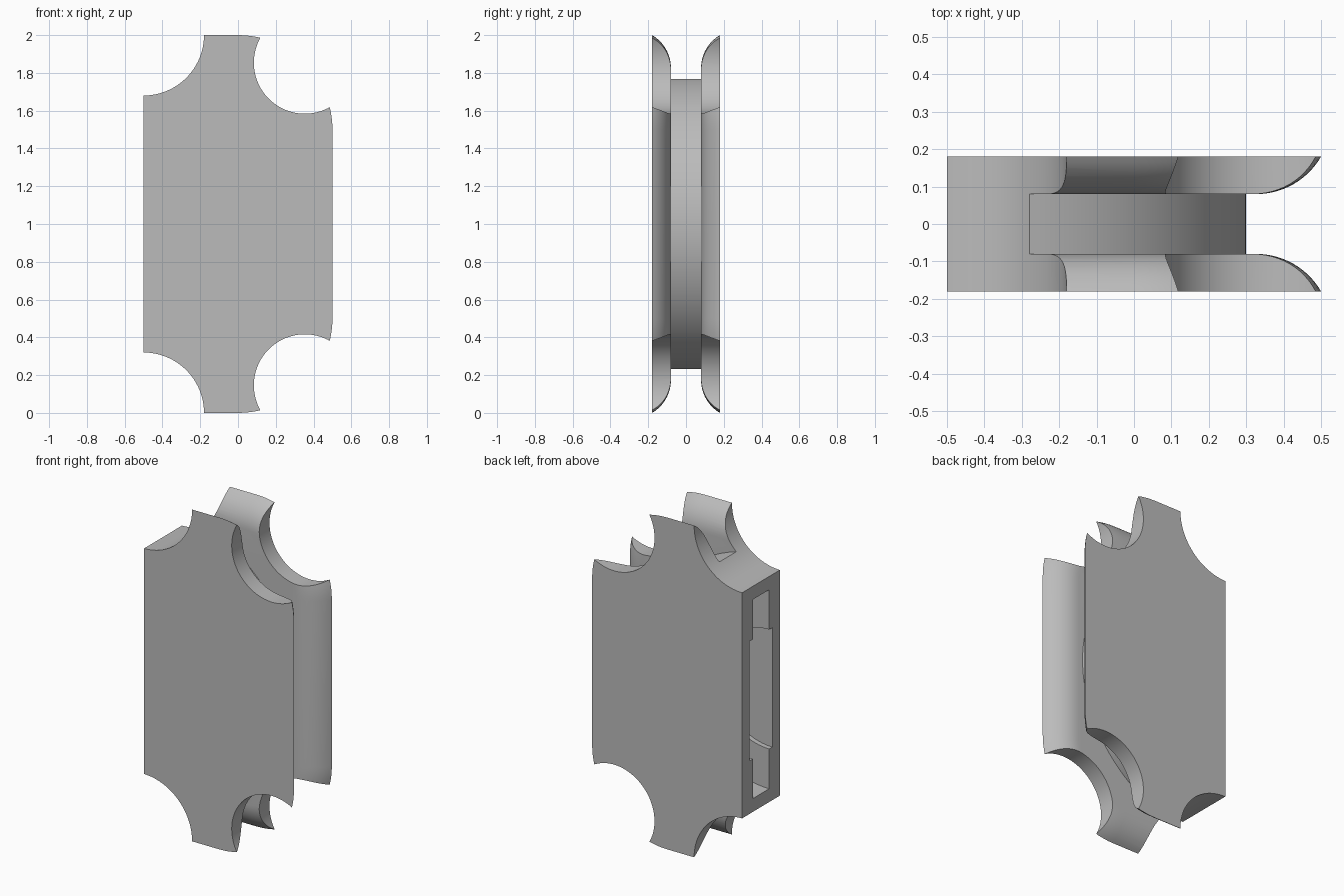
import bpy, bmesh
from math import sin, cos, pi, radians

default = bpy.data.objects.get("Cube")
if default:
    bpy.data.objects.remove(default, do_unlink=True)

grey = bpy.data.materials.new("plain grey")
grey.use_nodes = True
grey.diffuse_color = (0.5, 0.5, 0.5, 1)
grey.node_tree.nodes["Principled BSDF"].inputs["Base Color"].default_value = (0.5, 0.5, 0.5, 1)

HALF, SLOT, FLARE = 0.18, 0.08, 0.2   # half thickness, half groove, flare radius


def finish(name, bm):
    bmesh.ops.recalc_face_normals(bm, faces=bm.faces)
    mesh = bpy.data.meshes.new(name)
    bm.to_mesh(mesh)
    bm.free()
    mesh.materials.append(grey)
    obj = bpy.data.objects.new(name, mesh)
    bpy.context.collection.objects.link(obj)
    return obj


def disc(name, x, z, radius, half, sides=96):
    """Cylinder lying along y."""
    bm = bmesh.new()
    ring = [bm.verts.new((x + radius * cos(2 * pi * i / sides), -half,
                          z + radius * sin(2 * pi * i / sides))) for i in range(sides)]
    face = bm.faces.new(ring)
    out = bmesh.ops.extrude_face_region(bm, geom=[face])
    moved = [v for v in out["geom"] if isinstance(v, bmesh.types.BMVert)]
    bmesh.ops.translate(bm, verts=moved, vec=(0, 2 * half, 0))
    return finish(name, bm)


def outline(inset, steps=24):
    """Plate outline with two large round corners on the +x side."""
    r = 0.5 - inset
    pts = [(-0.7, inset)]
    for centre, start in ((0.5, -90), (1.5, 0)):
        for i in range(steps + 1):
            a = radians(start + 90 * i / steps)
            pts.append((r * cos(a), centre + r * sin(a)))
    return pts + [(-0.7, 2 - inset)]


def cheek(name, side, steps=12):
    """Side plate whose inner rim flares outward."""
    bm = bmesh.new()
    rings = []
    for i in range(steps + 1):
        a = radians(60 * i / steps)
        y = side * (SLOT + FLARE * (1 - cos(a)))
        inset = FLARE * (sin(radians(60)) - sin(a))
        rings.append([bm.verts.new((x, y, z)) for x, z in outline(inset)])
    for low, high in zip(rings, rings[1:]):
        for i in range(len(low)):
            j = (i + 1) % len(low)
            bm.faces.new((low[i], low[j], high[j], high[i]))
    bm.faces.new(rings[0])
    bm.faces.new(rings[-1])
    return finish(name, bm)


def combine(target, other, operation):
    mod = target.modifiers.new(operation.lower(), "BOOLEAN")
    mod.operation, mod.solver, mod.object = operation, "EXACT", other
    bpy.context.view_layer.objects.active = target
    bpy.ops.object.modifier_apply(modifier=mod.name)
    bpy.data.objects.remove(other, do_unlink=True)


# Round core joined with the two flared side plates
body = disc("half_spool_body", -0.5, 1, 0.8, 0.13, 160)
combine(body, cheek("front_plate", -1), "UNION")
combine(body, cheek("back_plate", 1), "UNION")

# Flat cut through the axis
bm = bmesh.new()
bmesh.ops.create_cube(bm, size=2)
bmesh.ops.translate(bm, verts=bm.verts, vec=(-1.5, 0, 1))
combine(body, finish("half_cutter", bm), "DIFFERENCE")

# Corner scallops
for sign in (-1, 1):
    combine(body, disc("large_scallop", -0.5, 1 + sign, 0.32, 0.4), "DIFFERENCE")
    combine(body, disc("small_scallop", 0.354, 1 + sign * 0.854, 0.27, 0.4), "DIFFERENCE")

# Stepped round pocket in the flat side
combine(body, disc("wide_pocket", -0.5, 1, 0.6, 0.078), "DIFFERENCE")
combine(body, disc("hub_pocket", -0.5, 1, 0.36, 0.108), "DIFFERENCE")

bpy.ops.object.select_all(action="DESELECT")
body.select_set(True)
bpy.context.view_layer.objects.active = body
bpy.ops.object.shade_smooth_by_angle(angle=radians(25))
